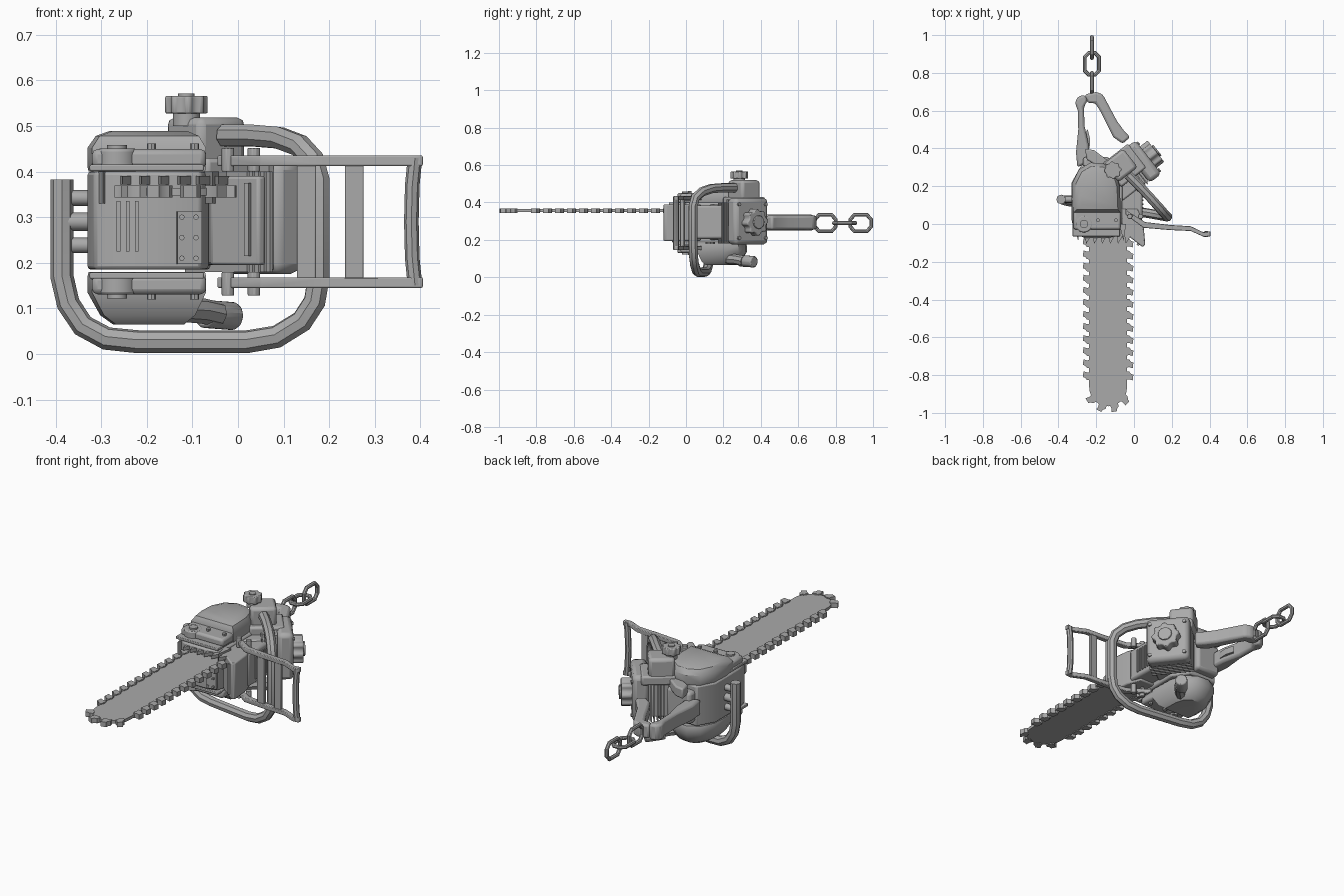
import bpy, bmesh, math
from mathutils import Vector, Matrix

if "Cube" in bpy.data.objects:
    bpy.data.objects.remove(bpy.data.objects["Cube"])

grey = bpy.data.materials.new("grey metal")
grey.diffuse_color = (0.4, 0.4, 0.4, 1)
grey.use_nodes = True
grey.node_tree.nodes["Principled BSDF"].inputs["Base Color"].default_value = grey.diffuse_color
MID = 0.29                       # height of the body's centre line
TURN = math.radians(38)          # heading of the cylinder and rear box


def finish(ob, bevel=0.0, smooth=True):
    ob.data.materials.clear()
    ob.data.materials.append(grey)
    bpy.ops.object.select_all(action='DESELECT')
    ob.select_set(True)
    bpy.context.view_layer.objects.active = ob
    if smooth:
        bpy.ops.object.shade_smooth_by_angle(angle=math.radians(35))
    if bevel:
        m = ob.modifiers.new("bevel", 'BEVEL')
        m.width, m.segments, m.limit_method = bevel, 2, 'ANGLE'
    return ob


def loft(name, rings, bevel=0.0, matrix=None):
    """Skin closed rings of points and cap both ends."""
    bm = bmesh.new()
    vs = [[bm.verts.new(p) for p in r] for r in rings]
    n = len(vs[0])
    for a, b in zip(vs, vs[1:]):
        for i in range(n):
            bm.faces.new((a[i], a[(i + 1) % n], b[(i + 1) % n], b[i]))
    bm.faces.new(vs[0][::-1])
    bm.faces.new(vs[-1])
    if matrix:
        bm.transform(matrix)
    bmesh.ops.recalc_face_normals(bm, faces=bm.faces)
    me = bpy.data.meshes.new(name)
    bm.to_mesh(me)
    bm.free()
    ob = bpy.data.objects.new(name, me)
    bpy.context.collection.objects.link(ob)
    return finish(ob, bevel)


def prism(name, pts, z0, z1, bevel=0.0, matrix=None):
    return loft(name, [[(x, y, z) for x, y in pts] for z in (z0, z1)], bevel, matrix)


def box(name, c, s, rot=0.0, bevel=0.0):
    x, y, z = (v / 2 for v in s)
    m = Matrix.Translation(c) @ Matrix.Rotation(rot, 4, 'Z')
    return prism(name, [(-x, -y), (x, -y), (x, y), (-x, y)], -z, z, bevel, m)


def axis_matrix(p, d):
    return Matrix.Translation(p) @ Vector(d).to_track_quat('Z', 'Y').to_matrix().to_4x4()


def rod(name, p0, p1, r, n=16, bevel=0.0, lobes=0.0):
    """Cylinder between two points; lobes makes a star-shaped knob."""
    d = Vector(p1) - Vector(p0)
    pts = []
    for i in range(n):
        k = r * (1 - lobes * (i % 4 > 1))
        a = 2 * math.pi * i / n
        pts.append((k * math.cos(a), k * math.sin(a)))
    return prism(name, pts, 0, d.length, bevel, axis_matrix(p0, d))


def tube(name, pts, r, closed=False, flat=1.0):
    cu = bpy.data.curves.new(name, 'CURVE')
    cu.dimensions, cu.bevel_depth, cu.bevel_resolution = '3D', r, 2
    cu.use_fill_caps = True
    sp = cu.splines.new('POLY')
    sp.points.add(len(pts) - 1)
    for q, p in zip(sp.points, pts):
        q.co = (*p, 1)
    sp.use_cyclic_u = closed
    ob = bpy.data.objects.new(name, cu)
    bpy.context.collection.objects.link(ob)
    bpy.ops.object.select_all(action='DESELECT')
    ob.select_set(True)
    bpy.context.view_layer.objects.active = ob
    bpy.ops.object.convert(target='MESH')
    return finish(bpy.context.object)


def along(d, side=0.0, z=0.0):
    """Point on the turned axis that leaves the body."""
    c, s = math.cos(TURN), math.sin(TURN)
    return (0.045 + c * d - s * side, 0.33 + s * d + c * side, z)


# Guide bar with a rounded nose
BX, R, TIP, Z = -0.137, 0.1, -0.865, 0.356
arc = [(BX + R * math.cos(a), TIP + R * math.sin(a))
       for a in [math.pi + math.pi * i / 12 for i in range(13)]]
prism("guide_bar", [(BX - R, 0.1)] + arc + [(BX + R, 0.1)], Z - 0.008, Z + 0.008)

# Saw chain: rim links and hooked cutters around the bar
path = [((BX - R, -0.1 - 0.064 * i), (-1, 0)) for i in range(12)]
path += [((BX + R * math.cos(a), TIP + R * math.sin(a)), (math.cos(a), math.sin(a)))
         for a in [math.pi * (1 + i / 5) for i in range(1, 5)]]
path += [((BX + R, -0.1 - 0.064 * i), (1, 0)) for i in reversed(range(12))]
for p, n in path:
    m = Matrix.Translation((*p, Z)) @ Matrix.Rotation(math.atan2(n[1], n[0]), 4, 'Z')
    prism("chain_cutter", [(-.006, -.02), (.012, -.018), (.03, -.024), (.034, .006),
                           (.022, .01), (.012, .022), (-.006, .024)], -.013, .013, 0, m)
    box("chain_link", (p[0], p[1], Z), (.02, .02, .024), math.atan2(n[1], n[0]))

# Engine block with a curved front
prism("engine_block", [(-.33, .02), (-.315, -.05), (-.26, -.075), (-.14, -.075), (-.08, -.06),
                       (-.065, 0), (-.06, .22), (-.12, .31), (-.28, .31), (-.33, .22)],
      0.185, 0.40, 0.008)
for s in (-1, 1):
    box("block_flange", (-.2, .02, MID + s * .118), (.25, .17, .014), 0, .003)

# Side covers: rounded housings above and below the block
outline = [(-.32, .06), (-.33, .13), (-.325, .22), (-.29, .29), (-.23, .325),
           (-.16, .32), (-.1, .28), (-.075, .2), (-.07, .06)]
for name, levels in (("top_cover", [(.40, .98), (.41, 1), (.452, 1), (.478, .87), (.489, .65)]),
                     ("bottom_cover", [(.18, .98), (.17, 1), (.135, 1), (.085, .8), (.065, .6)])):
    loft(name, [[(-.19 + (x + .19) * k, .18 + (y - .18) * k, z) for x, y in outline]
                for z, k in levels])
for s in (-1, 1):
    zc = MID + s * 0.138
    box("cover_band", (-.195, .02, zc), (.25, .1, .042), 0, .012)
    rod("filler_cap", (-.265, -.0, MID + s * .11), (-.265, -.0, MID + s * .16), .045, 20, .006)
    rod("cap_button", (-.265, -.0, MID + s * .16), (-.265, -.0, MID + s * .168), .022)
    for x in (-.19, -.095):
        rod("cover_bolt", (x, .02, zc), (x, .02, zc + s * .033), .01, 8)
    for x in (-.022, .035):
        rod("guard_bolt", (x, .04, MID + s * .11), (x, .04, MID + s * .162), .014, 10, .002)
    rod("side_bolt", (-.32, .13, MID + s * .052), (-.365, .13, MID + s * .052), .017, 12, .003)

# Front plate details: slots and riveted patch
for x in (-.262, -.242, -.222):
    box("vent_slot", (x, -.075, .28), (.008, .008, .11))
box("rivet_plate", (-.107, -.07, .255), (.055, .016, .115), .2)
for x in (-.123, -.092):
    for z in (.21, .255, .3):
        rod("rivet", (x, -.06, z), (x, -.086, z), .006, 8)
# Bumper spikes beside the bar
for i in range(6):
    x = -.245 + .042 * i
    prism("bumper_spike", [(x - .02, -.03), (x + .02, -.03), (x + .016, -.065), (x - .008, -.105)],
          .372, .39)
for x in (-.3, -.06):
    prism("corner_spike", [(x - .018, 0), (x + .018, 0), (x + .004, -.09)], .33, .4)

# Flared chip deflector
prism("deflector", [(-.07, .08), (-.06, -.04), (.045, -.122), (.06, -.11), (.05, 0), (.02, .08)],
      .195, .39, .006)
box("deflector_slot", (.024, -.105, .295), (.012, .02, .16), -.6)

# Cylinder with cooling fins, leading to the rear box
box("crankcase", along(-.13, 0, .295), (.16, .2, .19), TURN, .01)
for i in range(5):
    box("cooling_fin", along(-.115 + .016 * i, 0, .29), (.007, .22, .22), TURN)
box("cylinder_side", (-.01, .12, .295), (.11, .2, .18), 0, .012)
for i in range(6):
    box("side_vent", (.045, .085 + .02 * i, .295), (.012, .009, .13))
box("rear_box", along(0, 0, .3), (.08, .225, .25), TURN, .022)
box("rear_box_seam", along(-.045, 0, .3), (.012, .205, .23), TURN)
for s in (-1, 1):
    for z in (.21, .39):
        rod("box_bolt", along(.035, s * .09, z), along(.047, s * .09, z), .01, 8)
rod("star_knob", along(.035, 0, .295), along(.09, 0, .295), .072, 32, .005, .16)
rod("star_knob_hub", along(.09, 0, .295), along(.1, 0, .295), .036, 16, .003)

# Upper tank with star cap
box("upper_tank", (-.07, .31, .465), (.13, .125, .108), TURN, .016)
box("tank_base", (-.05, .31, .405), (.17, .16, .05), TURN, .01)
rod("tank_neck", (-.113, .285, .5), (-.113, .285, .535), .03)
rod("tank_cap", (-.113, .285, .527), (-.113, .285, .566), .047, 32, .004, .14)
rod("tank_cap_hub", (-.113, .285, .56), (-.113, .285, .571), .018)

# Exhaust stub below
tube("exhaust", [(-.15, .2, .1), (-.08, .27, .095), (-.045, .31, .087)], .028)
rod("exhaust_mouth", (-.075, .29, .088), (-.01, .365, .083), .032, 10, .006)

# Wrap-around front handle
tube("wrap_handle", [(-.386, .13, .383), (-.386, .13, .17), (-.372, .125, .11), (-.34, .118, .062),
                     (-.288, .11, .034), (-.22, .1, .027), (.02, .065, .027), (.085, .055, .038),
                     (.14, .045, .072), (.168, .04, .115), (.177, .038, .17), (.177, .038, .38),
                     (.165, .05, .425), (.135, .085, .457), (.09, .135, .474), (.03, .2, .479),
                     (-.03, .26, .479)], .0255)
rod("handle_mount", (-.38, .13, MID), (-.3, .13, MID), .02)

# Hand guard: two bent rails joined by posts
rail = [(-.045, .085), (-.03, .065), (.06, .01), (.19, -.005), (.3, -.012), (.37, -.045), (.405, -.04),
        (.405, -.065), (.37, -.068), (.3, -.037), (.19, -.032), (.05, -.02), (-.045, .05)]
for s in (-1, 1):
    prism("guard_rail", rail, MID + s * .122, MID + s * .145, .003)
for x, y, w in ((.15, -.015, .042), (.255, -.022, .04)):
    box("guard_post", (x, y, MID), (w, .018, .25), 0, .003)
tube("guard_grip", [(.388, -.053, MID - .14), (.382, -.053, MID - .08), (.38, -.053, MID),
                    (.382, -.053, MID + .08), (.388, -.053, MID + .14)], .016)

# Rear handle: two curved legs meeting at the chain eye
prism("rear_leg_left", [(-.30, .30), (-.235, .33), (-.24, .42), (-.262, .52), (-.265, .62),
                        (-.245, .655), (-.262, .685), (-.3, .672), (-.312, .64), (-.297, .6),
                        (-.295, .5), (-.307, .38)], .25, .335, .012)
prism("rear_leg_right", [(-.262, .685), (-.245, .64), (-.205, .64), (-.18, .6), (-.145, .53), (-.11, .46),
                         (-.06, .425), (-.02, .46), (-.05, .49), (-.09, .545), (-.13, .62), (-.165, .685),
                         (-.2, .7)], .255, .33, .012)
prism("handle_strap", [(-.25, .34), (-.26, .4), (-.21, .39), (-.05, .27), (-.08, .24)], .36, .415, .008)
box("handle_root", (-.2, .31, MID), (.14, .09, .17), 0, .015)
prism("trigger", [(-.262, .4), (-.235, .4), (-.232, .45), (-.245, .5), (-.262, .48)], .275, .31)

# Hanging chain of alternating links
for i, yc in enumerate((.745, .848, .934)):
    b, h = (.036, .056) if i != 1 else (.036, .058)
    w, k = .038, .022
    pts = [(w, h - k), (w - k, h), (-w + k, h), (-w, h - k),
           (-w, -h + k), (-w + k, -h), (w - k, -h), (w, -h + k)]
    ring = [(-.223 + u, yc + v, MID) for u, v in pts] if i == 1 else \
           [(-.223, yc + v, MID + u * 1.15) for u, v in pts]
    tube("hanging_link", ring, .0105, True)
